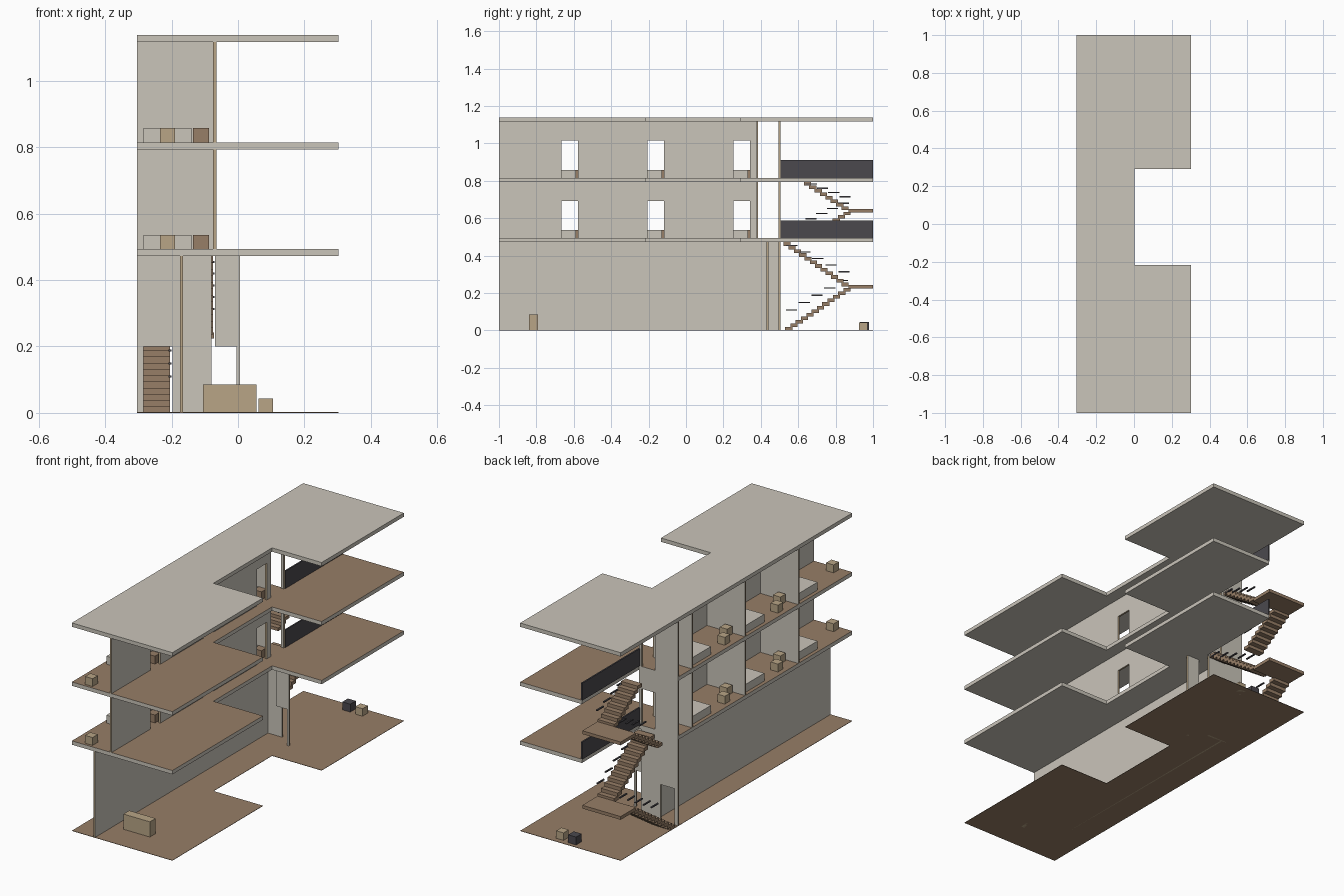
import bpy
import bmesh
from mathutils import Vector

if "Cube" in bpy.data.objects:
    bpy.data.objects.remove(bpy.data.objects["Cube"], do_unlink=True)


def material(name, rgb):
    m = bpy.data.materials.new(name)
    m.use_nodes = True
    m.diffuse_color = (*rgb, 1)
    m.node_tree.nodes["Principled BSDF"].inputs["Base Color"].default_value = (*rgb, 1)
    return m


PLASTER = material("pale plaster", (0.59, 0.555, 0.49))
BROWN = material("brown floor", (0.31, 0.21, 0.135))
TAN = material("tan trim", (0.48, 0.375, 0.24))
DARK = material("dark metal", (0.07, 0.066, 0.076))


def extrude(name, points, offset, mats, rule=None):
    """Extrude a flat outline; rule(normal) picks the material slot."""
    bm = bmesh.new()
    face = bm.faces.new([bm.verts.new(p) for p in points])
    grown = bmesh.ops.extrude_face_region(bm, geom=[face])["geom"]
    verts = [g for g in grown if isinstance(g, bmesh.types.BMVert)]
    bmesh.ops.translate(bm, verts=verts, vec=Vector(offset))
    bmesh.ops.recalc_face_normals(bm, faces=bm.faces)
    bm.normal_update()
    if rule:
        for f in bm.faces:
            f.material_index = rule(f.normal)
    mesh = bpy.data.meshes.new(name)
    bm.to_mesh(mesh)
    bm.free()
    for m in mats:
        mesh.materials.append(m)
    obj = bpy.data.objects.new(name, mesh)
    bpy.context.collection.objects.link(obj)
    return obj


def box(name, x, y, z, mat):
    pts = [(x[0], y[0], z[0]), (x[1], y[0], z[0]), (x[1], y[1], z[0]), (x[0], y[1], z[0])]
    return extrude(name, pts, (0, 0, z[1] - z[0]), [mat])


def wall(name, axis, at, outline):
    """Thin wall along x or y, with tan edges."""
    if axis == "x":
        pts, off = [(u, at - T / 2, z) for u, z in outline], (0, T, 0)
        rule = lambda n: 0 if abs(n.y) > 0.5 else 1
    else:
        pts, off = [(at - T / 2, u, z) for u, z in outline], (T, 0, 0)
        rule = lambda n: 0 if abs(n.x) > 0.5 else 1
    return extrude(name, pts, off, [PLASTER, TAN], rule)


def with_doors(u0, u1, z0, z1, doors=(), height=0.2):
    """Rectangular wall outline with doorways cut up from the floor."""
    pts = [(u0, z0)]
    for a, b in doors:
        pts += [(a, z0), (a, z0 + height), (b, z0 + height), (b, z0)]
    return pts + [(u1, z0), (u1, z1), (u0, z1)]


T = 0.01
X0, X1 = -0.305, 0.303
INNER = -0.07          # wall between rooms and gallery
STAIR_Y = 0.505        # start of the stairwell
FLOORS = [0.493, 0.815]
SLAB = 0.021
ROOF = 1.138

# Ground, floor slabs and roof share a plan with a side notch
front = [(X0, -1), (X1, -1), (X1, -0.217), (0.003, -0.217), (0.003, 0.29), (X1, 0.29), (X1, 1)]
full = front + [(X0, 1)]
stairwell = front + [(INNER, 1), (INNER, STAIR_Y), (X0, STAIR_Y)]
top_brown = lambda n: 1 if n.z > 0.5 else 0
extrude("ground", [(x, y, 0) for x, y in full], (0, 0, 0.002), [BROWN])
extrude("roof", [(x, y, ROOF - SLAB) for x, y in full], (0, 0, SLAB), [PLASTER])
for z in FLOORS:
    extrude("floor_slab", [(x, y, z - SLAB) for x, y in stairwell], (0, 0, SLAB),
            [PLASTER, BROWN], top_brown)

# Ground storey walls
ceiling = FLOORS[0] - SLAB
wall("long_wall", "y", -0.17, with_doors(-1, 0.495, 0, ceiling))
wall("stair_wall", "x", 0.5, with_doors(X0, -0.08, 0, ceiling, [(-0.285, -0.198)]))
wall("entrance_wall", "x", 0.435,
     [(-0.005, 0), (0.006, 0), (0.006, ceiling), (INNER, ceiling), (INNER, 0.2), (-0.005, 0.2)])

# Upper storeys: walls, room furniture and stairwell railing
PITCH = 0.46
for z, top in zip(FLOORS, (FLOORS[1] - SLAB, ROOF - SLAB)):
    doors = [(-0.665 + PITCH * i, -0.578 + PITCH * i) for i in range(3)]
    wall("gallery_wall", "y", INNER, with_doors(-1, 0.38, z, top, doors))
    wall("upper_stair_wall", "x", 0.5, with_doors(X0, INNER, z, top, [(-0.165, -0.085)]))
    h = (z, z + 0.043)
    for i in range(3):
        s = PITCH * i
        wall("partition", "x", -0.54 + s, with_doors(X0, INNER - T / 2, z, top))
        box("bed", (-0.285, -0.14), (-0.73 + s, -0.55 + s), h, PLASTER)
        box("stool", (-0.235, -0.19), (-0.985 + s, -0.94 + s), h, TAN)
        box("side_table", (-0.135, -0.088), (-0.592 + s, -0.548 + s), h, BROWN)
        if i:
            box("chair", (-0.28, -0.235), (-0.9 + s, -0.855 + s), h, TAN)
    box("railing", (INNER - 0.004, INNER + 0.004), (STAIR_Y, 1), (z, z + 0.095), DARK)


# Stairs: two flights per storey around a landing
def flight(x, y, y_end, z, z_end, count):
    dy, dz = (y_end - y) / count, (z_end - z) / count
    for i in range(count):
        a, b = sorted((y + dy * i, y + dy * (i + 1.35)))
        box("stair_tread", x, (a, b), (z + dz * i, z + dz * (i + 1)), BROWN)


def handrail(x, y, y_end, z, z_end, count):
    for i in range(count):
        t = (i + 0.5) / count
        yc, zc = y + (y_end - y) * t, z + (z_end - z) * t
        box("handrail_bar", (x - 0.004, x + 0.004), (yc - 0.03, yc + 0.03),
            (zc - 0.003, zc + 0.003), DARK)


OUTER, INSIDE = (X0, -0.205), (-0.175, -0.075)
LAND = 0.87
for z, z_end, start, count, bars in ((0, ceiling, 0.53, 12, 5),
                                     (FLOORS[0], FLOORS[1] - SLAB, 0.64, 8, 4)):
    mid = (z + z_end) / 2
    flight(OUTER, start, LAND, z, mid - 0.01, count)
    flight(INSIDE, LAND, start, mid, z_end, count)
    box("landing", (X0, -0.073), (LAND, 1), (mid - 0.012, mid + 0.006), BROWN)
    handrail(-0.205, start, LAND, z + 0.09, mid + 0.05, bars)
    handrail(-0.075, LAND + 0.01, start, mid + 0.06, z_end, bars)

# Ground storey furniture
box("bench", (-0.105, 0.055), (-0.84, -0.79), (0, 0.085), TAN)
box("tan_crate", (0.062, 0.106), (0.925, 0.97), (0, 0.043), TAN)
box("dark_crate", (-0.02, 0.028), (0.93, 0.978), (0, 0.045), DARK)
